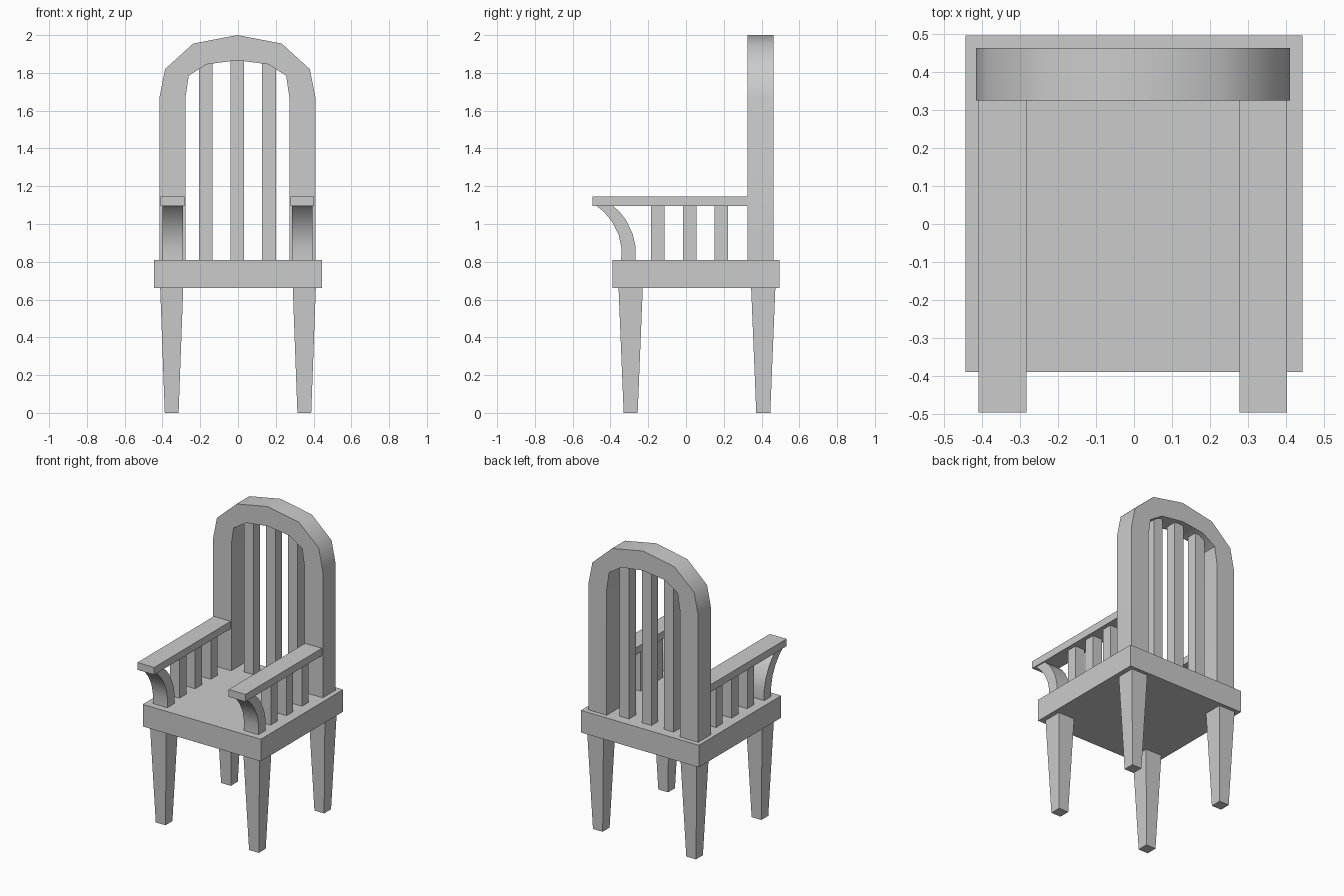
import bpy
import bmesh
import math

if "Cube" in bpy.data.objects:
    bpy.data.objects.remove(bpy.data.objects["Cube"])

CX = -0.003  # centre line of the back and arms


def make_object(name, bm, smooth=False):
    bmesh.ops.recalc_face_normals(bm, faces=bm.faces)
    mesh = bpy.data.meshes.new(name)
    bm.to_mesh(mesh)
    bm.free()
    ob = bpy.data.objects.new(name, mesh)
    bpy.context.collection.objects.link(ob)
    if smooth:
        bpy.ops.object.select_all(action='DESELECT')
        ob.select_set(True)
        bpy.context.view_layer.objects.active = ob
        bpy.ops.object.shade_smooth_by_angle(angle=math.radians(40))
    return ob


def box(name, x, y, z, taper=(1, 1)):
    """Box from (min, max) ranges; taper scales the bottom face."""
    bm = bmesh.new()
    bmesh.ops.create_cube(bm, size=1)
    for v in bm.verts:
        sx, sy = taper if v.co.z < 0 else (1, 1)
        v.co.x = (x[0] + x[1]) / 2 + v.co.x * sx * (x[1] - x[0])
        v.co.y = (y[0] + y[1]) / 2 + v.co.y * sy * (y[1] - y[0])
        v.co.z = z[0] if v.co.z < 0 else z[1]
    return make_object(name, bm)


def extrude_profile(name, points, offset):
    """Closed profile of 3D points pushed along offset."""
    bm = bmesh.new()
    face = bm.faces.new([bm.verts.new(p) for p in points])
    new = bmesh.ops.extrude_face_region(bm, geom=[face], use_keep_orig=True)
    verts = [g for g in new['geom'] if isinstance(g, bmesh.types.BMVert)]
    bmesh.ops.translate(bm, verts=verts, vec=offset)
    return make_object(name, bm, smooth=True)


def around(c, half):
    return (c - half, c + half)


# Seat
box("seat", (-0.444, 0.444), (-0.389, 0.496), (0.66, 0.81))

# Tapered legs
for side, sx in (("left", -1), ("right", 1)):
    for end, y in (("front", -0.293), ("back", 0.409)):
        box(f"{end}_leg_{side}", around(sx * 0.351, 0.061), around(y, 0.064),
            (0, 0.66), taper=(0.6, 0.58))

# Arched back frame: half outlines mirrored about the centre
outer = [(0.413, 0.81), (0.413, 1.67), (0.383, 1.82), (0.235, 1.955)]
inner = [(0.275, 0.81), (0.275, 1.67), (0.258, 1.785), (0.165, 1.845)]


def arch(half, top):
    return half + [(0, top)] + [(-x, z) for x, z in reversed(half)]


outline = arch(outer, 2.0) + arch(inner, 1.867)[::-1]
extrude_profile("back_frame", [(CX + x, 0.325, z) for x, z in outline],
                (0, 0.138, 0))

# Back slats
for i, (x, top) in enumerate(((-0.167, 1.87), (0, 1.89), (0.167, 1.87))):
    box(f"back_slat_{i + 1}", around(CX + x, 0.036), around(0.392, 0.036),
        (0.81, top))

# Arms with slats and a curved front support
support = [(-0.473, 1.095), (-0.435, 1.065), (-0.39, 1.01), (-0.357, 0.945),
           (-0.342, 0.875), (-0.343, 0.81), (-0.268, 0.81), (-0.268, 0.885),
           (-0.283, 0.95), (-0.32, 1.025), (-0.349, 1.062), (-0.385, 1.095)]
for side, sx in (("left", -1), ("right", 1)):
    x = CX + sx * 0.343
    box(f"armrest_{side}", around(x, 0.063), (-0.496, 0.33), (1.095, 1.145))
    extrude_profile(f"arm_support_{side}",
                    [(x - 0.055, y, z) for y, z in support], (0.11, 0, 0))
    for i in range(3):
        box(f"arm_slat_{side}_{i + 1}", around(x, 0.036),
            around(-0.149 + 0.168 * i, 0.036), (0.81, 1.095))
